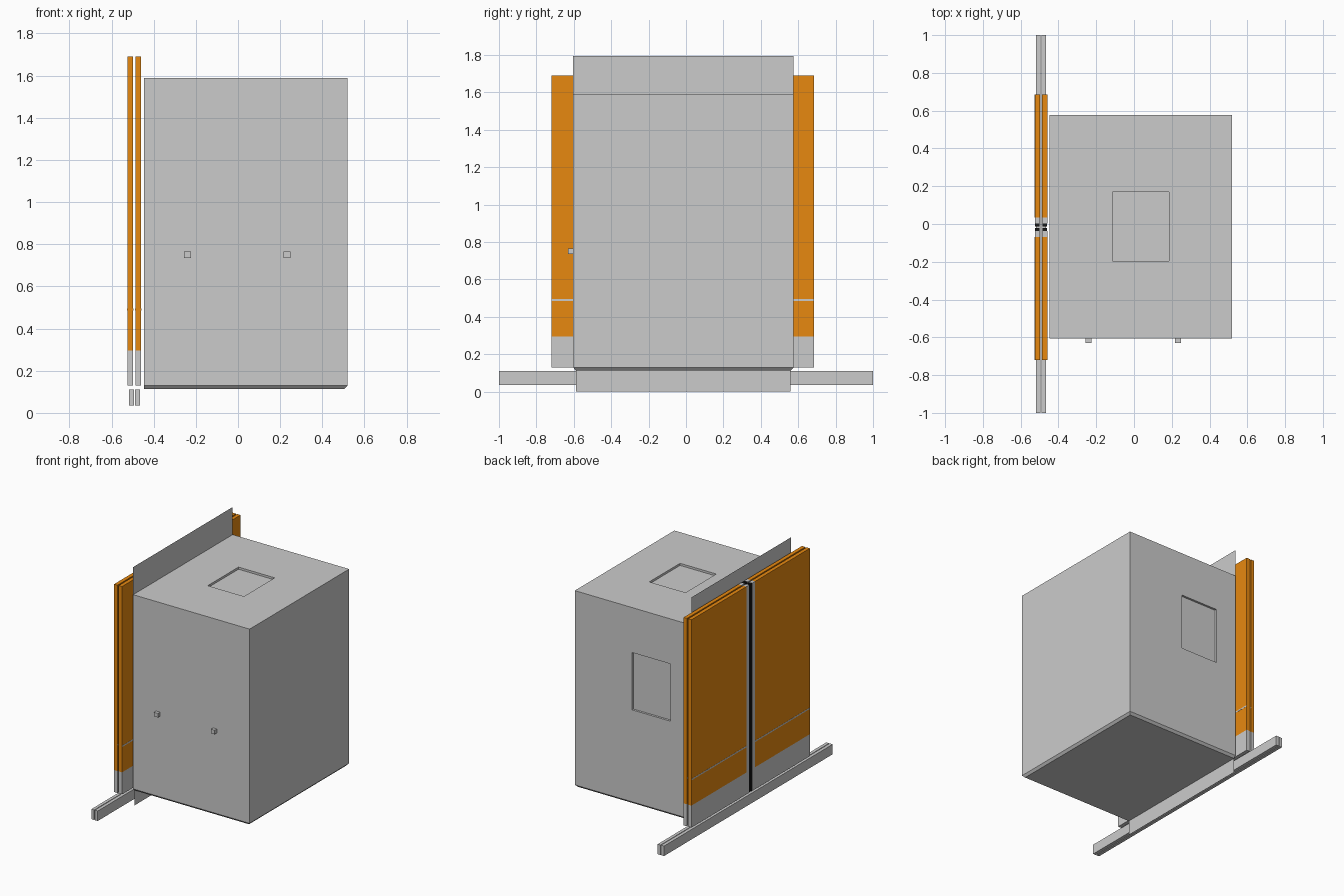
import bpy, bmesh
from mathutils import Vector

if "Cube" in bpy.data.objects:
    bpy.data.objects.remove(bpy.data.objects["Cube"])

def material(name, color):
    m = bpy.data.materials.new(name)
    m.diffuse_color = color
    m.use_nodes = True
    m.node_tree.nodes["Principled BSDF"].inputs["Base Color"].default_value = m.diffuse_color
    return m

ORANGE = material("orange_panel", (0.8, 0.25, 0.005, 1))
BLACK = material("black_rubber", (0.01, 0.01, 0.01, 1))

def finish(bm, name, mat=None):
    bmesh.ops.remove_doubles(bm, verts=bm.verts, dist=1e-5)
    bmesh.ops.recalc_face_normals(bm, faces=bm.faces)
    me = bpy.data.meshes.new(name)
    bm.to_mesh(me)
    bm.free()
    ob = bpy.data.objects.new(name, me)
    bpy.context.collection.objects.link(ob)
    if mat:
        me.materials.append(mat)
    return ob

def box(name, xs, ys, zs, mat=None):
    bm = bmesh.new()
    bmesh.ops.create_cube(bm, size=1)
    lo, hi = [Vector(map(f, (xs, ys, zs))) for f in (min, max)]
    for v in bm.verts:
        v.co = Vector([(lo[i] + hi[i]) / 2 + v.co[i] * (hi[i] - lo[i]) for i in range(3)])
    return finish(bm, name, mat)

def quad(bm, *pts):
    bm.faces.new([bm.verts.new(p) for p in pts])

def recessed(bm, outer, inner, depth):
    """Wall with a sunken rectangular panel; outer and inner corners in the same order."""
    sunk = [Vector(p) + Vector(depth) for p in inner]
    for i in range(4):
        j = (i + 1) % 4
        quad(bm, outer[i], outer[j], inner[j], inner[i])
        quad(bm, inner[i], inner[j], sunk[j], sunk[i])
    quad(bm, *sunk)

# Cabin: thin shell, open on the door side, chamfered at the floor
X0, X1, Y0, Y1 = -0.447, 0.52, -0.605, 0.576
ZF, ZB, ZT, C = 0.113, 0.13, 1.588, 0.016
bm = bmesh.new()
def ring(z, c):
    return [(X0, Y0 + c, z), (X1 - c, Y0 + c, z), (X1 - c, Y1 - c, z), (X0, Y1 - c, z)]
floor, base, top = ring(ZF, C), ring(ZB, 0), ring(ZT, 0)
quad(bm, *floor)
for i in range(3):
    quad(bm, floor[i], floor[i + 1], base[i + 1], base[i])
for i in range(2):
    quad(bm, base[i], base[i + 1], top[i + 1], top[i])
# back wall and ceiling carry sunken panels
recessed(bm, [base[2], base[3], top[3], top[2]],
         [(0.045, Y1, 0.82), (-0.273, Y1, 0.82), (-0.273, Y1, 1.25), (0.045, Y1, 1.25)],
         (0, -0.016, 0))
recessed(bm, top,
         [(-0.115, -0.195, ZT), (0.186, -0.195, ZT), (0.186, 0.17, ZT), (-0.115, 0.17, ZT)],
         (0, 0, -0.016))
# header sheet above and apron sheet below the doorway
quad(bm, top[0], top[3], (X0, Y1, 1.795), (X0, Y0, 1.795))
quad(bm, floor[0], floor[3], (X0, Y1 - C, 0), (X0, Y0 + C, 0))
finish(bm, "cabin")

# Wall studs on the front
for i, x in enumerate((-0.24, 0.232)):
    box(f"wall_stud_{i + 1}", (x - 0.016, x + 0.016), (-0.63, Y0 + 0.005), (0.735, 0.766))

# Two sets of double sliding doors, each over its own sill
YC = -0.0175
D0, D1, KICK = 0.13, 1.69, 0.295
for layer, x0, s0 in (("landing", -0.525, -0.518), ("cabin", -0.487, -0.489)):
    xs = (x0, x0 + 0.028)
    box(f"{layer}_sill", (s0, s0 + 0.024), (-1, 1), (0.035, 0.11))
    for side, s in (("left", -1), ("right", 1)):
        def leaf(part, a, b, zs, mat=None, grow=0.0):
            box(f"{layer}_door_{side}_{part}", (xs[0] - grow, xs[1] + grow),
                (YC + s * a, YC + s * b), zs, mat)
        leaf("panel", 0.052, 0.7025, (KICK, D1), ORANGE)
        leaf("lower_plate", 0.052, 0.7025, (D0, KICK))
        leaf("trim_strip", 0.052, 0.702, (0.485, 0.495), None, 0.001)
        leaf("edge_profile", 0.02, 0.052, (D0, D1))
        leaf("rubber_seal", 0.003, 0.02, (D0, D1), BLACK, -0.002)
